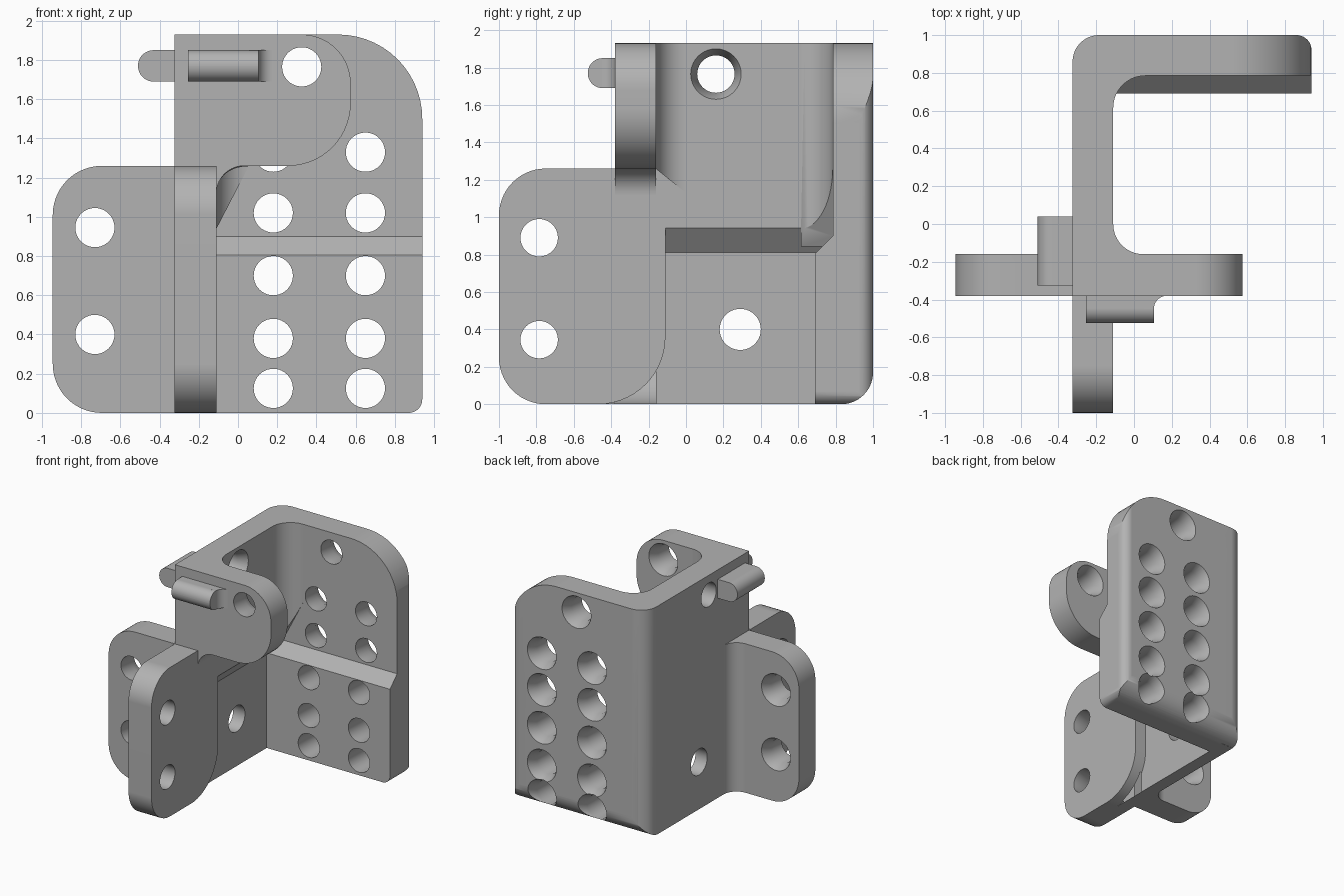
import bpy, bmesh
from math import pi, cos, sin, tan, atan2
from mathutils import Vector

cube = bpy.data.objects.get("Cube")
if cube:
    bpy.data.objects.remove(cube, do_unlink=True)

grey = bpy.data.materials.new("plain grey")
grey.use_nodes = True
colour = (0.45, 0.45, 0.45, 1)
grey.diffuse_color = colour
grey.node_tree.nodes["Principled BSDF"].inputs["Base Color"].default_value = colour

XL, XR = -0.325, -0.11      # web faces
YF, YB = -0.38, -0.16       # flange faces
TOP, MID = 1.93, 1.26       # upper and lower heights


def place(axis, u, v, w):
    return {"x": (w, u, v), "y": (u, w, v), "z": (u, v, w)}[axis]


def rounded(corners, steps=14):
    """Outline from (u, v) or (u, v, radius) corners."""
    out = []
    for i, c in enumerate(corners):
        p = Vector(c[:2])
        if len(c) == 2:
            out.append(p)
            continue
        a = (Vector(corners[i - 1][:2]) - p).normalized()
        b = (Vector(corners[(i + 1) % len(corners)][:2]) - p).normalized()
        half = a.angle(b) / 2
        centre = p + (a + b).normalized() * c[2] / sin(half)
        s = p + a * c[2] / tan(half) - centre
        e = p + b * c[2] / tan(half) - centre
        start = atan2(s.y, s.x)
        turn = (atan2(e.y, e.x) - start + pi) % (2 * pi) - pi
        for k in range(steps + 1):
            t = start + turn * k / steps
            out.append(centre + c[2] * Vector((cos(t), sin(t))))
    return out


def finish(name, bm):
    bmesh.ops.recalc_face_normals(bm, faces=bm.faces)
    mesh = bpy.data.meshes.new(name)
    bm.to_mesh(mesh)
    bm.free()
    mesh.materials.append(grey)
    ob = bpy.data.objects.new(name, mesh)
    bpy.context.collection.objects.link(ob)
    return ob


def loft(name, rings):
    bm = bmesh.new()
    loops = [[bm.verts.new(p) for p in ring] for ring in rings]
    n = len(loops[0])
    for lo, hi in zip(loops, loops[1:]):
        for i in range(n):
            bm.faces.new((lo[i], lo[(i + 1) % n], hi[(i + 1) % n], hi[i]))
    bm.faces.new(loops[0])
    bm.faces.new(loops[-1])
    return finish(name, bm)


def prism(name, axis, corners, lo, hi):
    pts = rounded(corners)
    return loft(name, [[place(axis, p.x, p.y, w) for p in pts] for w in (lo, hi)])


def combine(ob, other, op):
    m = ob.modifiers.new("combine", "BOOLEAN")
    m.operation, m.object, m.solver = op, other, "EXACT"
    bpy.context.view_layer.update()
    mesh = bpy.data.meshes.new_from_object(
        ob.evaluated_get(bpy.context.evaluated_depsgraph_get()))
    ob.modifiers.clear()
    ob.data = mesh
    bpy.data.objects.remove(other, do_unlink=True)
    return ob


def fillet(name, axis, u, v, du, dv, r, lo, hi):
    """Concave strip filling the inner corner at (u, v)."""
    o = 0.05
    return prism(name, axis, [(u - o * du, v - o * dv), (u + r * du, v - o * dv),
                              (u + r * du, v), (u, v, r * 0.999), (u, v + r * dv),
                              (u - o * du, v + r * dv)], lo, hi)


def hole(body, axis, u, v, face, side, depth, r=0.1, sink=0.135):
    """Through hole, countersunk at the given face."""
    stations = [(0.04, sink), (0, sink), (-0.08, r), (-depth, r)]
    ring = [2 * pi * k / 40 for k in range(40)]
    cutter = loft("hole_cutter", [[place(axis, u + rr * cos(t), v + rr * sin(t), face + side * d)
                                   for t in ring] for d, rr in stations])
    combine(body, cutter, "DIFFERENCE")


# web with front plate, recessed low down on the inner side
body = prism("bracket", "x", [(-1, 0, .25), (.85, 0), (.85, TOP), (YF, TOP),
                              (YF, MID), (-1, MID, .25)], XL, XR)
recess = prism("recess", "x", [(-.11, .945), (-.11, 0, .36), (-.6, 0), (-.6, -.1),
                               (.9, -.1), (.9, .945)], -.4, .1)
ramp = prism("ramp", "y", [(-.215, -.2), (.2, -.2), (.2, 1.33), (-.215, .81)], -.8, 1.2)
combine(body, combine(recess, ramp, "INTERSECT"), "DIFFERENCE")

# back plate: front outline crossed with side and top outlines
back = prism("back_plate", "y", [(XL, 0), (.94, 0, .07), (.94, TOP, .43), (XL, TOP)], .5, 1.2)
side = prism("side_outline", "x", [(.69, 0), (1, 0, .17), (1, TOP), (.785, TOP),
                                   (.785, .9), (.69, .805)], -.6, 1.2)
plan = prism("plan_outline", "z", [(XL, .4), (.94, .4), (.94, 1, .08), (XL, 1, .14)], -.2, 2.2)
combine(back, side, "INTERSECT")
combine(back, plan, "INTERSECT")

# inner corner fillets with slanted lower ends
back_fillet = fillet("back_fillet", "z", XR, .785, 1, -1, .17, .7, TOP)
slant = prism("slant", "y", [(-.4, .38), (.3, 1.73), (.3, .2), (-.4, .2)], .3, 1.2)
combine(back_fillet, slant, "DIFFERENCE")
front_fillet = fillet("front_fillet", "z", XR, YB, 1, 1, .16, 1.0, TOP)
slant = prism("slant", "x", [(-.3, 1.37), (.1, 1.05), (.1, .8), (-.3, .8)], -.5, .3)
combine(front_fillet, slant, "DIFFERENCE")

# flanges, outer fillet and the two round-nosed pegs
parts = [
    back, back_fillet, front_fillet,
    prism("upper_flange", "y", [(-.2, TOP), (.575, TOP, .25), (.575, MID, .32),
                                (XR, MID, .14), (XR, 1.1), (-.2, 1.1)], YF, YB),
    prism("side_flange", "y", [(-.2, 0), (-.945, 0, .25), (-.945, MID, .25), (-.2, MID)], YF, YB),
    fillet("side_fillet", "z", XL, YB, -1, 1, .12, 0, MID),
    prism("front_peg", "x", [(-.3, 1.69), (-.525, 1.69, .079), (-.525, 1.85, .079),
                             (-.3, 1.85)], -.255, .105),
    prism("side_peg", "y", [(-.25, 1.69), (-.51, 1.69, .079), (-.51, 1.85, .079),
                            (-.25, 1.85)], -.325, .04),
    fillet("peg_fillet", "z", .105, YF, 1, -1, .07, 1.69, 1.85),
]
for part in parts:
    combine(body, part, "UNION")

# holes
for z in (.125, .38, .70, 1.02, 1.33):
    for x in (.18, .65):
        hole(body, "y", x, z, 1, 1, .5)
hole(body, "y", .325, 1.765, 1, 1, .5)
hole(body, "y", .325, 1.765, YB, 1, .4)
for z in (.40, .945):
    hole(body, "y", -.73, z, YB, 1, .4)
for z in (.345, .89):
    hole(body, "x", -.785, z, XL, -1, .4)
hole(body, "x", .16, 1.765, XR, 1, .4)
hole(body, "x", .29, .40, XR, 1, .4, .11, .11)

# smooth curves, sharp edges
bpy.ops.object.select_all(action="DESELECT")
body.select_set(True)
bpy.context.view_layer.objects.active = body
bpy.ops.object.shade_smooth_by_angle(angle=0.5)
weighted = body.modifiers.new("even_shading", "WEIGHTED_NORMAL")
weighted.keep_sharp = True
